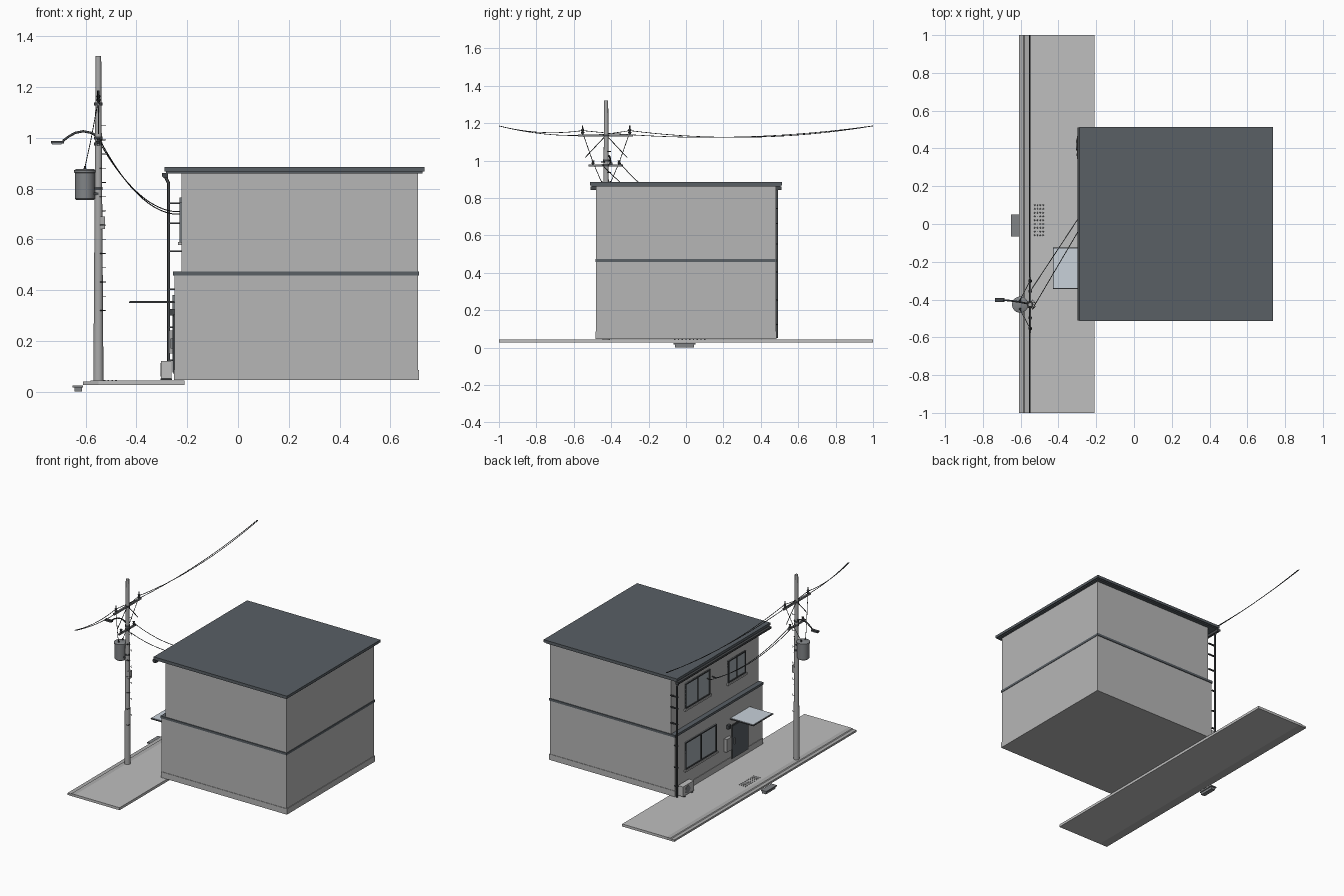
import bpy, math
from mathutils import Vector

if "Cube" in bpy.data.objects:
    bpy.data.objects.remove(bpy.data.objects["Cube"])


def material(name, r, g, b):
    m = bpy.data.materials.new(name)
    m.diffuse_color = (r, g, b, 1)
    m.use_nodes = True
    m.node_tree.nodes["Principled BSDF"].inputs["Base Color"].default_value = m.diffuse_color
    return m


WALL = material("wall_grey", 0.47, 0.47, 0.47)
PAVE = material("pavement_grey", 0.52, 0.52, 0.52)
CURB = material("curb_grey", 0.42, 0.42, 0.42)
ROOF = material("roof_slate", 0.10, 0.115, 0.13)
DARK = material("dark_metal", 0.06, 0.065, 0.07)
STEEL = material("steel_grey", 0.22, 0.23, 0.24)
POLE = material("concrete_pole", 0.40, 0.40, 0.40)
GLASS = material("window_glass", 0.36, 0.40, 0.43)
CANOPY = material("canopy_panel", 0.58, 0.64, 0.70)


def mesh_object(name, verts, faces, mat):
    me = bpy.data.meshes.new(name)
    me.from_pydata(verts, [], faces)
    me.materials.append(mat)
    ob = bpy.data.objects.new(name, me)
    bpy.context.collection.objects.link(ob)
    return ob


def box(name, x, y, z, mat):
    v = [(a, b, c) for a in x for b in y for c in z]
    f = [(0, 1, 3, 2), (4, 6, 7, 5), (0, 4, 5, 1),
         (2, 3, 7, 6), (0, 2, 6, 4), (1, 5, 7, 3)]
    return mesh_object(name, v, f, mat)


def extrude_y(name, profile, y0, y1, mat):
    n = len(profile)
    v = [(x, y, z) for y in (y0, y1) for x, z in profile]
    f = [(i, i + n, (i + 1) % n + n, (i + 1) % n) for i in range(n)]
    return mesh_object(name, v, f + [tuple(range(n)), tuple(range(2 * n - 1, n - 1, -1))], mat)


def lathe(name, loc, profile, mat, sides=20):
    """Turned part; profile is (radius, z) from bottom to top."""
    v = [(loc[0] + r * math.cos(2 * math.pi * i / sides),
          loc[1] + r * math.sin(2 * math.pi * i / sides), loc[2] + z)
         for r, z in profile for i in range(sides)]
    f = [(k * sides + i, k * sides + (i + 1) % sides,
          (k + 1) * sides + (i + 1) % sides, (k + 1) * sides + i)
         for k in range(len(profile) - 1) for i in range(sides)]
    f += [tuple(range(sides - 1, -1, -1)), tuple(range(len(v) - sides, len(v)))]
    ob = mesh_object(name, v, f, mat)
    smooth(ob)
    return ob


def smooth(ob):
    bpy.ops.object.select_all(action='DESELECT')
    ob.select_set(True)
    bpy.context.view_layer.objects.active = ob
    bpy.ops.object.shade_smooth_by_angle(angle=math.radians(35))


def tube(name, points, radius, mat, res=1):
    cu = bpy.data.curves.new(name, 'CURVE')
    cu.dimensions = '3D'
    cu.bevel_depth = radius
    cu.bevel_resolution = res
    cu.use_fill_caps = True
    sp = cu.splines.new('POLY')
    sp.points.add(len(points) - 1)
    for p, q in zip(sp.points, points):
        p.co = (*q, 1)
    cu.materials.append(mat)
    ob = bpy.data.objects.new(name, cu)
    bpy.context.collection.objects.link(ob)
    bpy.ops.object.select_all(action='DESELECT')
    ob.select_set(True)
    bpy.context.view_layer.objects.active = ob
    bpy.ops.object.convert(target='MESH')
    return ob


def cable(name, a, b, sag, radius=0.002, n=20):
    a, b = Vector(a), Vector(b)
    pts = [a.lerp(b, i / n) - Vector((0, 0, 4 * sag * (i / n) * (1 - i / n)))
           for i in range(n + 1)]
    return tube(name, pts, radius, DARK)


# House body
box("plinth", (-0.253, 0.714), (-0.483, 0.483), (0.045, 0.085), WALL)
box("lower_storey", (-0.25, 0.71), (-0.48, 0.48), (0.085, 0.46), WALL)
box("upper_storey", (-0.222, 0.71), (-0.48, 0.48), (0.46, 0.862), WALL)
box("storey_band", (-0.256, 0.713), (-0.485, 0.485), (0.457, 0.473), ROOF)
box("eave_board", (-0.283, 0.727), (-0.506, 0.506), (0.86, 0.868), ROOF)
box("roof_slab", (-0.289, 0.735), (-0.513, 0.513), (0.867, 0.885), ROOF)

# Gutter and downpipe
extrude_y("gutter", [(-0.276, 0.862), (-0.276, 0.842), (-0.292, 0.842), (-0.3, 0.85), (-0.3, 0.862)],
          -0.51, 0.51, DARK)
tube("downpipe", [(-0.285, 0.487, 0.845), (-0.273, 0.487, 0.82), (-0.273, 0.487, 0.05)], 0.006, DARK, 2)
for z in (0.12, 0.25, 0.4, 0.55, 0.66, 0.74):
    box("pipe_bracket", (-0.278, -0.22 if z > 0.47 else -0.25), (0.478, 0.49), (z, z + 0.006), DARK)


# Windows
def window(name, wall, y0, y1, z0, z1):
    t, yc = 0.008, (y0 + y1) / 2
    box(name + "_glass", (wall - 0.004, wall + 0.001), (y0, y1), (z0, z1), GLASS)
    for a, b in ((y0, y0 + t), (yc - t / 2, yc + t / 2), (y1 - t, y1)):
        box(name + "_upright", (wall - 0.009, wall), (a, b), (z0, z1), DARK)
    for a, b in ((z0, z0 + t), (z1 - t, z1)):
        box(name + "_rail", (wall - 0.009, wall), (y0, y1), (a, b), DARK)
    box(name + "_sill", (wall - 0.014, wall), (y0 - 0.01, y1 + 0.01), (z0 - 0.012, z0), WALL)


window("lower_window", -0.25, 0.03, 0.37, 0.19, 0.38)
window("upper_wide_window", -0.222, 0.06, 0.33, 0.59, 0.765)
window("upper_small_window", -0.222, -0.33, -0.137, 0.59, 0.745)

# Door, canopy and wall fittings
box("door", (-0.255, -0.249), (-0.32, -0.14), (0.07, 0.305), DARK)
box("door_panel", (-0.258, -0.25), (-0.31, -0.15), (0.075, 0.297), ROOF)
box("door_handle", (-0.266, -0.25), (-0.165, -0.16), (0.17, 0.21), STEEL)
box("canopy_frame", (-0.43, -0.25), (-0.345, -0.125), (0.35, 0.355), DARK)
box("canopy_panel", (-0.425, -0.252), (-0.339, -0.131), (0.354, 0.358), CANOPY)
box("meter_box", (-0.272, -0.25), (-0.115, -0.06), (0.15, 0.24), POLE)
box("door_lamp", (-0.27, -0.25), (-0.11, -0.085), (0.30, 0.325), DARK)

# Outdoor cooling unit
box("cooling_unit", (-0.303, -0.263), (0.345, 0.465), (0.052, 0.12), PAVE)
fan = lathe("cooling_fan", (0, 0, 0), [(0.026, 0), (0.026, 0.004)], STEEL)
fan.rotation_euler = (0, -math.pi / 2, 0)
fan.location = (-0.302, 0.415, 0.086)
for y in (0.36, 0.44):
    box("cooling_foot", (-0.305, -0.26), (y, y + 0.012), (0.045, 0.052), DARK)

# Pavement, curb, studs and drain
extrude_y("pavement", [(-0.55, 0.026), (-0.55, 0.0435), (-0.21, 0.0435), (-0.21, 0.026)], -1, 1, PAVE)
extrude_y("curb", [(-0.61, 0.026), (-0.61, 0.039), (-0.585, 0.039), (-0.58, 0.0435), (-0.55, 0.0435),
                   (-0.55, 0.026)], -1, 1, CURB)
for i in range(4):
    for j in range(9):
        lathe("paving_stud", (-0.526 + i * 0.015, -0.06 + j * 0.02, 0.0435),
              [(0.004, 0), (0.0025, 0.003)], STEEL, 8)
box("drain_lip", (-0.652, -0.61), (-0.066, 0.05), (0.016, 0.024), STEEL)
box("drain_box", (-0.645, -0.615), (-0.06, 0.044), (0.0, 0.016), STEEL)

# Utility pole
PX, PY = -0.55, -0.427
lathe("utility_pole", (PX, PY, 0), [(0.02, 0.04), (0.011, 1.322)], POLE)
for k in range(14):
    z, s = 0.32 + k * 0.056, (1 if k % 2 else -1)
    tube("pole_step", [(PX, PY, z), (PX + 0.012, PY + s * 0.026, z), (PX + 0.028, PY + s * 0.008, z)],
         0.0018, DARK)
box("pole_box", (PX + 0.008, PX + 0.026), (PY - 0.014, PY + 0.014), (0.64, 0.69), POLE)
for z in (0.8, 0.975, 1.0, 1.134):
    lathe("pole_band", (PX, PY, z), [(0.017, -0.006), (0.017, 0.006)], DARK)

# Cross arms, braces and insulators
box("upper_arm", (PX - 0.006, PX + 0.006), (-0.577, -0.283), (1.128, 1.14), STEEL)
box("lower_arm", (PX - 0.005, PX + 0.005), (-0.522, -0.337), (0.967, 0.978), STEEL)
INSULATOR = [(0.004, 0), (0.01, 0.01), (0.005, 0.016), (0.009, 0.024), (0.004, 0.03), (0.003, 0.046)]
for s in (-1, 1):
    y = PY + s * 0.126
    lathe("upper_insulator", (PX, y, 1.14), INSULATOR, DARK, 12)
    lathe("lower_insulator", (PX, PY + s * 0.07, 0.976), INSULATOR[:4], DARK, 10)
    tube("arm_brace", [(PX, PY + s * 0.112, 1.016), (PX, PY + s * 0.01, 1.125)], 0.0025, DARK)
    tube("drop_lead", [(PX, y, 1.15), (-0.58, PY + s * 0.07, 0.99), (-0.603, PY + s * 0.025, 0.885)],
         0.0018, DARK)
    # Street lines
    x = PX + s * 0.003
    cable("street_line_near", (x, -1, 1.185), (x, y, 1.16), 0.03 + 0.008 * s)
    cable("street_line_far", (x, y, 1.16), (x, 1, 1.185), 0.048)

# Service lines to the house
cable("service_line", (PX, -0.357, 0.99), (-0.255, 0.09, 0.71), 0.06)
cable("service_line", (PX + 0.012, -0.45, 0.98), (-0.255, 0.03, 0.70), 0.06)
for y, z in ((0.09, 0.71), (0.03, 0.70)):
    tube("service_bracket", [(-0.22, y, z), (-0.257, y, z)], 0.003, DARK)

# Transformer
lathe("transformer", (-0.603, PY, 0), [(0.034, 0.755), (0.039, 0.76), (0.039, 0.862), (0.043, 0.863),
                                       (0.043, 0.872), (0.034, 0.877)], STEEL, 24)
for s in (-1, 1):
    lathe("bushing", (-0.603, PY + s * 0.022, 0.874), [(0.006, 0), (0.003, 0.016)], DARK, 10)
    box("transformer_bracket", (-0.59, PX), (PY + s * 0.012 - 0.004, PY + s * 0.012 + 0.004),
        (0.81 + s * 0.03 - 0.005, 0.81 + s * 0.03 + 0.005), DARK)

# Street lamp
tube("lamp_arm", [(-0.55, -0.425, 1.005), (-0.58, -0.418, 1.02), (-0.61, -0.412, 1.026),
                  (-0.64, -0.408, 1.02), (-0.665, -0.405, 1.007), (-0.69, -0.403, 0.988)], 0.0045, DARK, 2)
box("lamp_head", (-0.736, -0.685), (-0.412, -0.392), (0.977, 0.988), DARK)
box("lamp_lens", (-0.732, -0.695), (-0.409, -0.395), (0.974, 0.977), CANOPY)
